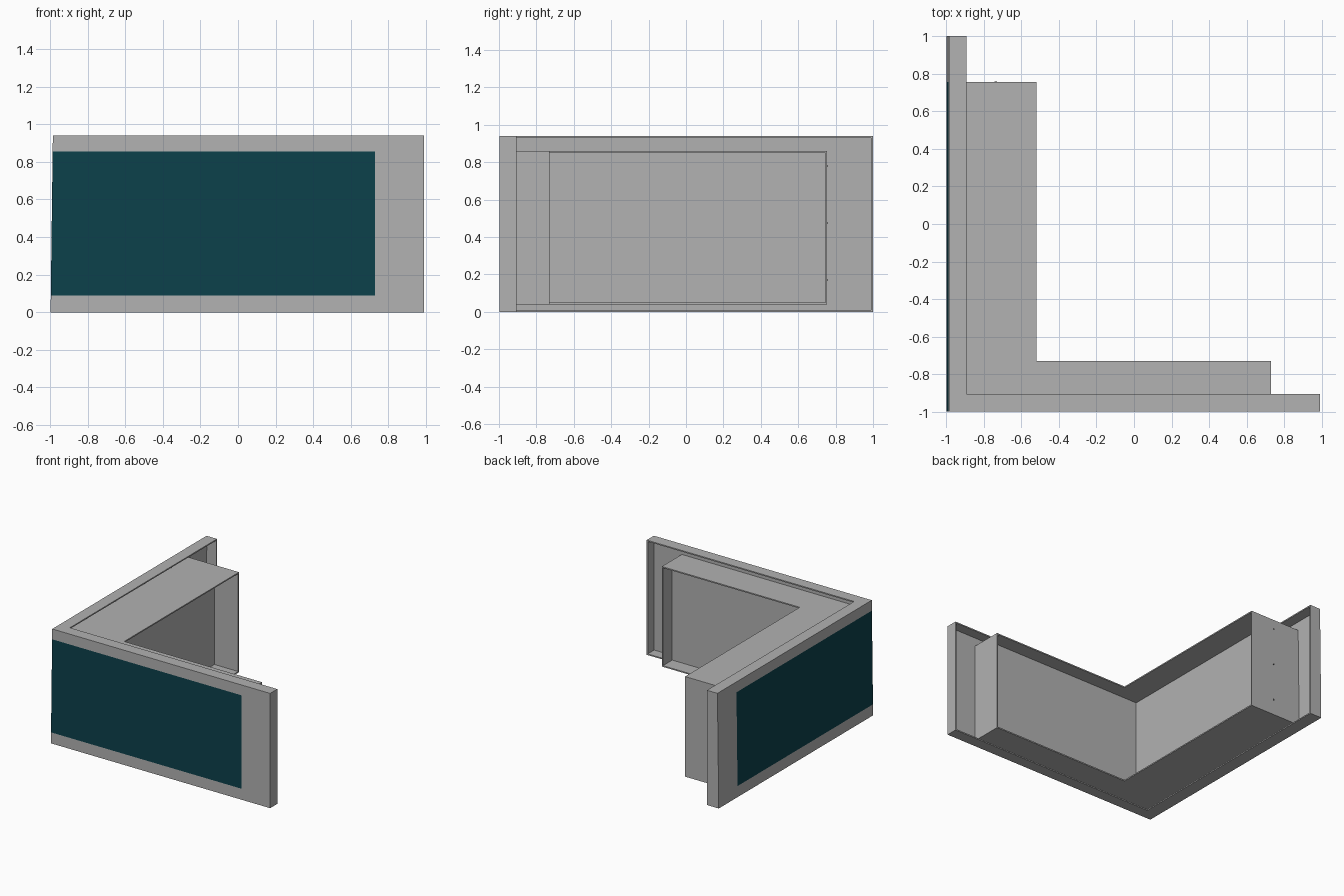
import bpy
import bmesh
from mathutils import Vector

cube = bpy.data.objects.get("Cube")
if cube:
    bpy.data.objects.remove(cube, do_unlink=True)


def material(name, rgb):
    m = bpy.data.materials.new(name)
    m.use_nodes = True
    m.diffuse_color = (*rgb, 1)
    m.node_tree.nodes["Principled BSDF"].inputs["Base Color"].default_value = (*rgb, 1)
    return m


GREY = material("light grey", (0.445, 0.445, 0.445))
TEAL = material("dark teal", (0.0037, 0.052, 0.07))
DARK = material("dark grey", (0.06, 0.06, 0.06))

T = 0.01                    # sheet thickness
X0, Y0 = -0.985, -0.998     # outer corner
X1, Y1 = 0.99, 1.0          # free ends of the frame
H = 0.94
FX, FY = -0.89, -0.905      # inner edge of the frame flange
BX, BY = 0.73, 0.755        # ends of the inner box
LX, LY = -0.52, -0.73       # lip of the inner box
WX, WY = -0.735, -0.85      # recessed wall of the inner box
B0, B1 = 0.04, 0.86         # inner box heights
P0, P1 = 0.09, 0.855        # panel heights


def extrude(name, outline, z0, z1, mat=GREY):
    """Extrude a plan outline; the left side leans out slightly at the base."""
    bm = bmesh.new()
    face = bm.faces.new([bm.verts.new((x, y, z0)) for x, y in outline])
    res = bmesh.ops.extrude_face_region(bm, geom=[face])
    for v in res["geom"]:
        if isinstance(v, bmesh.types.BMVert):
            v.co.z = z1
    for v in bm.verts:
        if v.co.x < X0 + 2 * T:
            v.co.x -= 0.012 * (1 - v.co.z / H)
    bmesh.ops.recalc_face_normals(bm, faces=bm.faces)
    mesh = bpy.data.meshes.new(name)
    bm.to_mesh(mesh)
    bm.free()
    mesh.materials.append(mat)
    ob = bpy.data.objects.new(name, mesh)
    bpy.context.collection.objects.link(ob)
    return ob


def slab(name, x0, x1, y0, y1, z0, z1, mat=GREY):
    return extrude(name, [(x0, y0), (x1, y0), (x1, y1), (x0, y1)], z0, z1, mat)


def ell(x0, y0, x1, y1, ix, iy):
    """L outline: outer corner, leg ends, inner corner."""
    return [(x0, y0), (x1, y0), (x1, iy), (ix, iy), (ix, y1), (x0, y1)]


# Outer frame: flanges, face rails and end posts
flange = ell(X0, Y0, X1, Y1, FX, FY)
rail = ell(X0, Y0, X1, Y1, X0 + T, Y0 + T)
extrude("frame_top_flange", flange, H - T, H)
extrude("frame_bottom_flange", flange, 0, T)
extrude("frame_top_rail", rail, P1, H)
extrude("frame_bottom_rail", rail, 0, P0)
slab("front_end_post", BX, X1, Y0, Y0 + T, P0, P1)
slab("side_end_post", X0, X0 + T, BY, Y1, P0, P1)
slab("front_end_flange", X1 - T, X1, Y0, FY, 0, H)
slab("side_end_flange", X0, FX, Y1 - T, Y1, 0, H)

# Panels that wrap the corner
extrude("corner_panel", ell(X0, Y0, BX, BY, X0 + T, Y0 + T), P0, P1, TEAL)

# Inner box: lipped top and bottom, recessed wall, end plates
lip = ell(X0 + T, Y0 + T, BX, BY, LX, LY)
extrude("box_top", lip, B1 - T, B1)
extrude("box_bottom", lip, B0, B0 + T)
extrude("box_back_wall", ell(WX - T, WY - T, BX - T, BY - T, WX, WY), B0 + T, B1 - T)
slab("box_front_end", BX - T, BX, Y0 + T, LY, B0, B1)
slab("box_side_end", X0 + T, LX, BY - T, BY, B0, B1)

# Small fixings on the side end plate
for z in (0.17, 0.475, 0.78):
    r = 0.006
    slab("end_fixing", WX - r, WX + r, BY, BY + 0.002, z - r, z + r, DARK)
